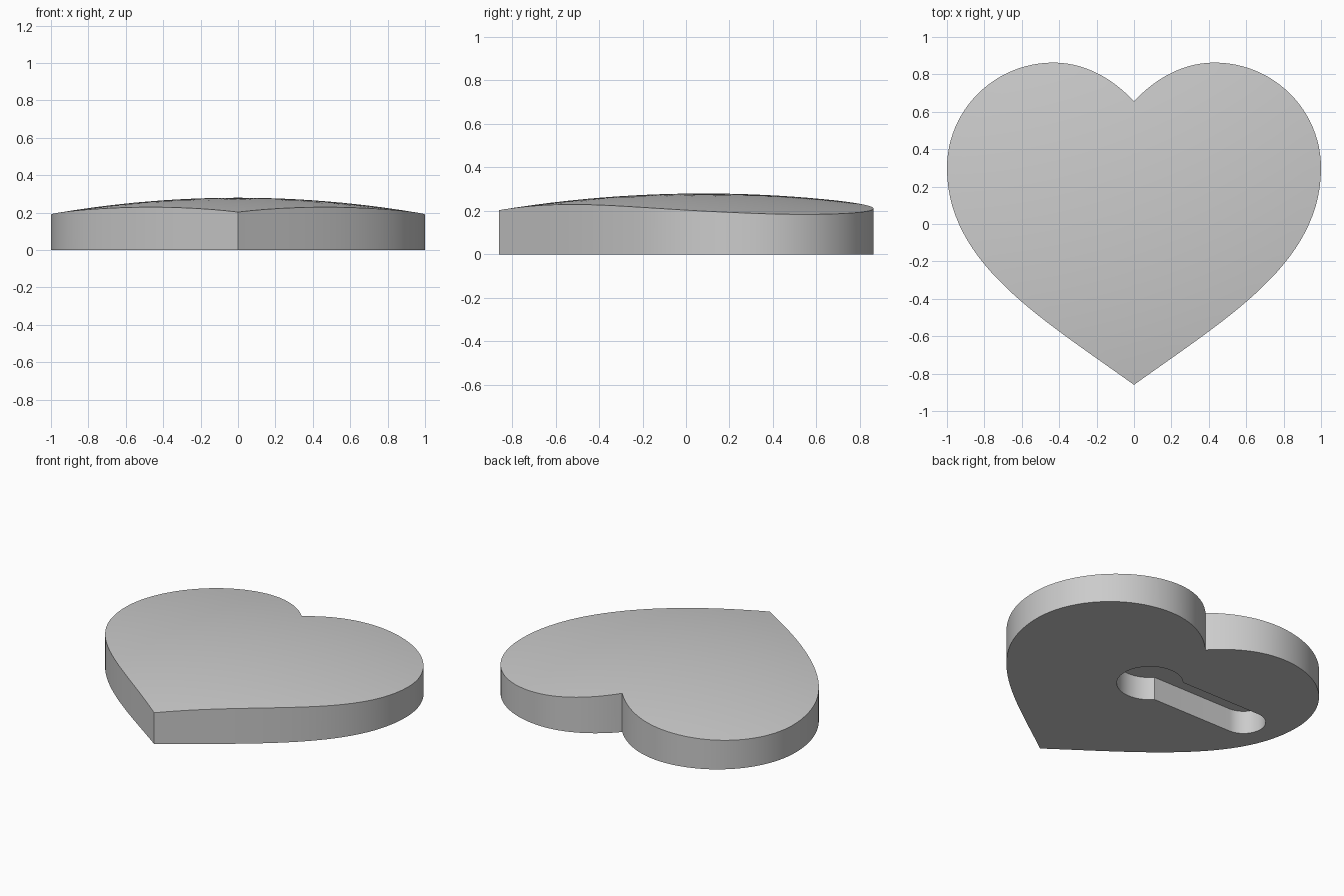
import bpy
import bmesh
from math import sin, cos, pi, asin, sqrt, radians
from mathutils import Vector
from mathutils.geometry import interpolate_bezier

cube = bpy.data.objects.get("Cube")
if cube:
    bpy.data.objects.remove(cube, do_unlink=True)

grey = bpy.data.materials.new("plain_grey")
grey.use_nodes = True
colour = (0.6, 0.6, 0.6, 1)
grey.diffuse_color = colour
grey.node_tree.nodes["Principled BSDF"].inputs["Base Color"].default_value = colour

APEX_Y, APEX_Z, DOME_RADIUS = 0.08, 0.28, 5.8
RINGS = 12


def dome_z(x, y):
    d2 = x * x + (y - APEX_Y) ** 2
    return APEX_Z - DOME_RADIUS + sqrt(DOME_RADIUS ** 2 - d2)


def make_object(name, bm):
    bmesh.ops.recalc_face_normals(bm, faces=bm.faces)
    mesh = bpy.data.meshes.new(name)
    bm.to_mesh(mesh)
    bm.free()
    mesh.materials.append(grey)
    obj = bpy.data.objects.new(name, mesh)
    bpy.context.collection.objects.link(obj)
    return obj


def bridge(bm, a, b):
    for i in range(len(a)):
        j = (i + 1) % len(a)
        bm.faces.new((a[i], a[j], b[j], b[i]))


# Heart outline: one half from Bezier curves, then mirrored
segments = [
    ((0, 0.655), (0.1, 0.765), (0.25, 0.863), (0.43, 0.863), 14),
    ((0.43, 0.863), (0.745, 0.863), (1, 0.61), (1, 0.3), 24),
    ((1, 0.3), (1, -0.21), (0.5, -0.5), (0, -0.86), 28),
]
half = []
for *pts, n in segments:
    curve = interpolate_bezier(*[Vector((x, y, 0)) for x, y in pts], n + 1)
    half += [(p.x, p.y) for p in curve[:-1]]
half.append((0, -0.86))
outline = half + [(-x, y) for x, y in half[-2:0:-1]]

# Heart body: flat base, upright wall, domed top made of shrinking rings
bm = bmesh.new()
base = [bm.verts.new((x, y, 0)) for x, y in outline]
bm.faces.new(base)
previous = base
for k in range(RINGS, 0, -1):
    s = k / RINGS
    ring = []
    for x, y in outline:
        px, py = x * s, APEX_Y + (y - APEX_Y) * s
        ring.append(bm.verts.new((px, py, dome_z(px, py))))
    bridge(bm, previous, ring)
    previous = ring
apex = bm.verts.new((0, APEX_Y, APEX_Z))
for i in range(len(previous)):
    bm.faces.new((previous[i], previous[(i + 1) % len(previous)], apex))
body = make_object("heart_body", bm)

# Keyhole hanging slot: round entry with a narrower slot towards -x
KEY_Y, ENTRY_R, SLOT_R, SLOT_X, DEPTH = 0.145, 0.195, 0.13, -0.72, 0.15
join = pi - asin(SLOT_R / ENTRY_R)
profile = []
for i in range(41):
    a = -join + 2 * join * i / 40
    profile.append((ENTRY_R * cos(a), KEY_Y + ENTRY_R * sin(a)))
for i in range(25):
    a = pi / 2 + pi * i / 24
    profile.append((SLOT_X + SLOT_R * cos(a), KEY_Y + SLOT_R * sin(a)))
bm = bmesh.new()
low, high = [[bm.verts.new((x, y, z)) for x, y in profile] for z in (-0.1, DEPTH)]
bm.faces.new(low)
bm.faces.new(high)
bridge(bm, low, high)
cutter = make_object("keyhole_cutter", bm)
cutter.hide_render = True

# Cut the slot into the underside, then discard the cutter
bpy.ops.object.select_all(action="DESELECT")
bpy.context.view_layer.objects.active = body
body.select_set(True)
cut = body.modifiers.new("keyhole", "BOOLEAN")
cut.operation = "DIFFERENCE"
cut.solver = "EXACT"
cut.object = cutter
bpy.ops.object.modifier_apply(modifier=cut.name)
bpy.data.objects.remove(cutter, do_unlink=True)
bpy.ops.object.shade_smooth_by_angle(angle=radians(30))
